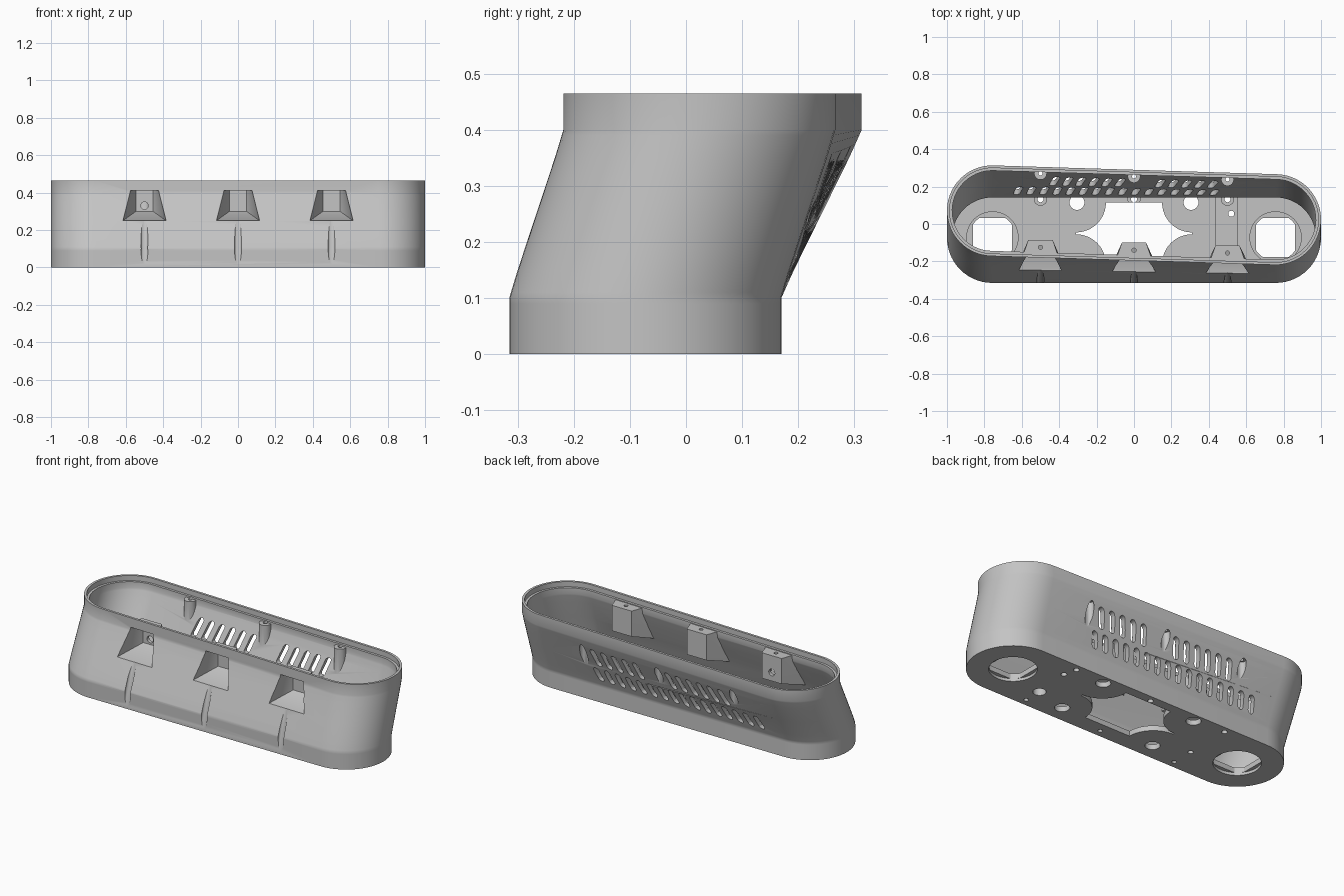
import bpy, bmesh, math
from mathutils import Matrix, Vector

cube = bpy.data.objects.get("Cube")
if cube:
    bpy.data.objects.remove(cube)

mat = bpy.data.materials.new("plain grey")
mat.use_nodes = True
mat.diffuse_color = (0.55, 0.55, 0.55, 1)
mat.node_tree.nodes["Principled BSDF"].inputs["Base Color"].default_value = mat.diffuse_color

HALF, RAD, HEIGHT, FLOOR, WALL = 0.7575, 0.2425, 0.465, 0.03, 0.028
STATIONS = (-0.5, 0, 0.5)


def blend(z):
    """How far the outline has moved from the bottom to the top shape."""
    t = min(max((z - 0.1) / 0.3, 0), 1)
    return t + 0.012 * math.sin(2 * math.pi * t) * -1


def centre_y(x, z):
    top = 0.0473 - 0.0235 * x / HALF
    return -0.0725 + (top + 0.0725) * blend(z)


def front_y(x, z):
    return centre_y(x, z) - RAD


def outline(z, off):
    pts = []
    tilt = -0.031 * blend(z)
    for side in (1, -1):
        for i in range(29):
            a = math.pi * (i / 28 - 0.5) + (0 if side > 0 else math.pi) + tilt
            r = RAD - off
            pts.append((side * HALF + r * math.cos(a),
                        centre_y(side * HALF, z) + r * math.sin(a), z))
    return pts


def to_object(name, bm):
    bmesh.ops.recalc_face_normals(bm, faces=bm.faces)
    me = bpy.data.meshes.new(name)
    bm.to_mesh(me)
    bm.free()
    me.materials.append(mat)
    ob = bpy.data.objects.new(name, me)
    bpy.context.collection.objects.link(ob)
    return ob


def loft(name, rings):
    bm = bmesh.new()
    loops = [[bm.verts.new(p) for p in ring] for ring in rings]
    n = len(loops[0])
    for a, b in zip(loops, loops[1:]):
        for i in range(n):
            j = (i + 1) % n
            bm.faces.new((a[i], a[j], b[j], b[i]))
    bm.faces.new(loops[0])
    bm.faces.new(loops[-1])
    return to_object(name, bm)


def prism(name, pts, z0, z1):
    return loft(name, [[(x, y, z) for x, y in pts] for z in (z0, z1)])


def rod(name, a, b, r, sides=24):
    a, b = Vector(a), Vector(b)
    bm = bmesh.new()
    turn = (b - a).to_track_quat('Z', 'Y').to_matrix().to_4x4()
    bmesh.ops.create_cone(bm, cap_ends=True, segments=sides, radius1=r, radius2=r,
                          depth=(b - a).length,
                          matrix=Matrix.Translation((a + b) / 2) @ turn)
    return to_object(name, bm)


def upright(name, x, y, r, z0, z1, sides=24):
    return rod(name, (x, y, z0), (x, y, z1), r, sides)


def boolean(target, tool, how, keep=False):
    mod = target.modifiers.new("bool", 'BOOLEAN')
    mod.object, mod.operation, mod.solver = tool, how, 'EXACT'
    bpy.context.view_layer.update()
    deps = bpy.context.evaluated_depsgraph_get()
    me = bpy.data.meshes.new_from_object(target.evaluated_get(deps))
    target.modifiers.clear()
    target.data = me
    if not keep:
        bpy.data.objects.remove(tool)


def wedge(name, x, g):
    """Tapered front pocket; g grows it into the skin around the pocket."""
    pts = []
    deep = front_y(x, 0.45) + 0.075 + g
    for s in (-1, 1):
        for half, z in ((0.075, 0.41 + g), (0.115, 0.25 - g)):
            for y in (-0.4, front_y(x, z) + 0.008):
                pts.append((x + s * (half + g), y, z))
        pts += [(x + s * (0.045 + g), deep, z) for z in (0.41 + g, 0.3 - g)]
    bm = bmesh.new()
    bmesh.ops.convex_hull(bm, input=[bm.verts.new(p) for p in pts])
    loose = [v for v in bm.verts if not v.link_faces]
    bmesh.ops.delete(bm, geom=loose, context='VERTS')
    return to_object(name, bm)


def slot(x, z0, z1):
    """Leaning round-ended slot through the back wall."""
    r, ring = 0.018, []
    for i in range(16):
        a = 2 * math.pi * (i + 0.5) / 16
        z = (z1 - r if math.sin(a) > 0 else z0 + r) + r * math.sin(a)
        ring.append((x + r * math.cos(a) + 0.3 * (z - (z0 + z1) / 2), z))
    return loft("slot_cutter", [[(px, y, z) for px, z in ring] for y in (0.1, 0.4)])


# Hollow shell: outside up, stepped rim, inside down to the floor
levels = [0, 0.09, 0.1, 0.11, 0.125, 0.15, 0.25, 0.35, 0.375, 0.39, 0.4]
outside = [outline(z, 0) for z in levels + [HEIGHT]]
inside = [outline(z, WALL) for z in reversed([FLOOR] + levels[1:])]
rim = [outline(HEIGHT, 0.014), outline(0.435, 0.014), outline(0.435, WALL)]
body = loft("housing", outside + rim + inside)
envelope = loft("envelope_helper", [outline(z + (0.005 if z == 0 else 0), 0.008)
                                    for z in levels + [0.45]])


def add(part):
    boolean(part, envelope, 'INTERSECT', keep=True)
    boolean(body, part, 'UNION')


def cut(tool):
    boolean(body, tool, 'DIFFERENCE')


def back_screw_y(x):
    return 0.254 - 0.033 * x


# Bosses, pocket skins, floor pads and hole collars
for x in STATIONS:
    add(upright("back_boss", x, back_screw_y(x), 0.034, 0.2, 0.425))
    add(upright("floor_boss", x, 0.132, 0.035, 0.012, 0.06))
    add(wedge("front_pocket_skin", x, 0.02))
add(prism("floor_pad", [(0.437, -0.25), (0.555, -0.25), (0.555, 0.155), (0.437, 0.155)],
          0.012, 0.042))
for s in (-1, 1):
    add(upright("port_collar", s * 0.757, -0.072, 0.14, 0.012, 0.045, 48))

# Front pockets with their screw grooves, back screw channels, floor screws
for x in STATIONS:
    cut(wedge("pocket_cutter", x, 0))
    cut(rod("groove_cutter", (x, -0.333, 0.02),
            (x, front_y(x, 0.25) - 0.012, 0.27), 0.018))
    cut(upright("front_screw", x, front_y(x, 0.45) + 0.055, 0.011, 0.38, 0.5))
    y = back_screw_y(x)
    cut(upright("channel_cutter", x, y, 0.023, 0.08, 0.37))
    cut(upright("back_screw", x, y, 0.011, 0.36, 0.5))
    cut(upright("floor_screw", x, 0.132, 0.016, -0.05, 0.1))
    cut(upright("front_floor_screw", x, -0.272, 0.013, -0.05, 0.028))
cut(rod("cable_hole", (-0.5, -0.4, 0.33), (-0.5, 0, 0.33), 0.02))

# Round ports with flattened sides above a shallow round mouth
for s in (-1, 1):
    flat = []
    for i in range(64):
        a = 2 * math.pi * i / 64
        px, py = (max(-0.105, min(0.105, 0.125 * f(a))) for f in (math.cos, math.sin))
        flat.append((s * 0.757 + px, -0.072 + py))
    flat = list(dict.fromkeys(flat))
    cut(prism("port_cutter", flat, -0.05, 0.2))
    cut(upright("mouth_cutter", s * 0.757, -0.072, 0.126, -0.05, 0.016, 48))

# Central opening: a rectangle with round bites out of its corners
opening = []
for q, (sx, sy) in enumerate(((1, 1), (-1, 1), (-1, -1), (1, -1))):
    for i in range(13):
        a = math.radians(270 + 90 * q - 7.5 * i)
        opening.append((sx * 0.31 + 0.16 * math.cos(a),
                        -0.05 + sy * 0.165 + 0.16 * math.sin(a)))
cut(prism("opening_cutter", opening, -0.05, 0.1))

# Mounting and cable holes in the floor
for x in (-0.305, 0.305):
    for y in (0.115, -0.215):
        cut(upright("mount_hole", x, y, 0.04, -0.05, 0.1))
for x, y, r in ((0.5, -0.165, 0.035), (-0.5, -0.14, 0.015), (0.52, 0.055, 0.016)):
    cut(upright("cable_hole", x, y, r, -0.05, 0.1))

# Vent slots in two rows
for i in range(16):
    cut(slot(0.43 - 0.07 * i, 0.135, 0.22))
for i in range(5):
    cut(slot(0.42 - 0.07 * i, 0.24, 0.345))
for i in range(6):
    cut(slot(-0.075 - 0.07 * i, 0.24, 0.345))

bpy.data.objects.remove(envelope)
bpy.ops.object.select_all(action='DESELECT')
body.select_set(True)
bpy.context.view_layer.objects.active = body
bpy.ops.object.shade_smooth_by_angle(angle=math.radians(30))
